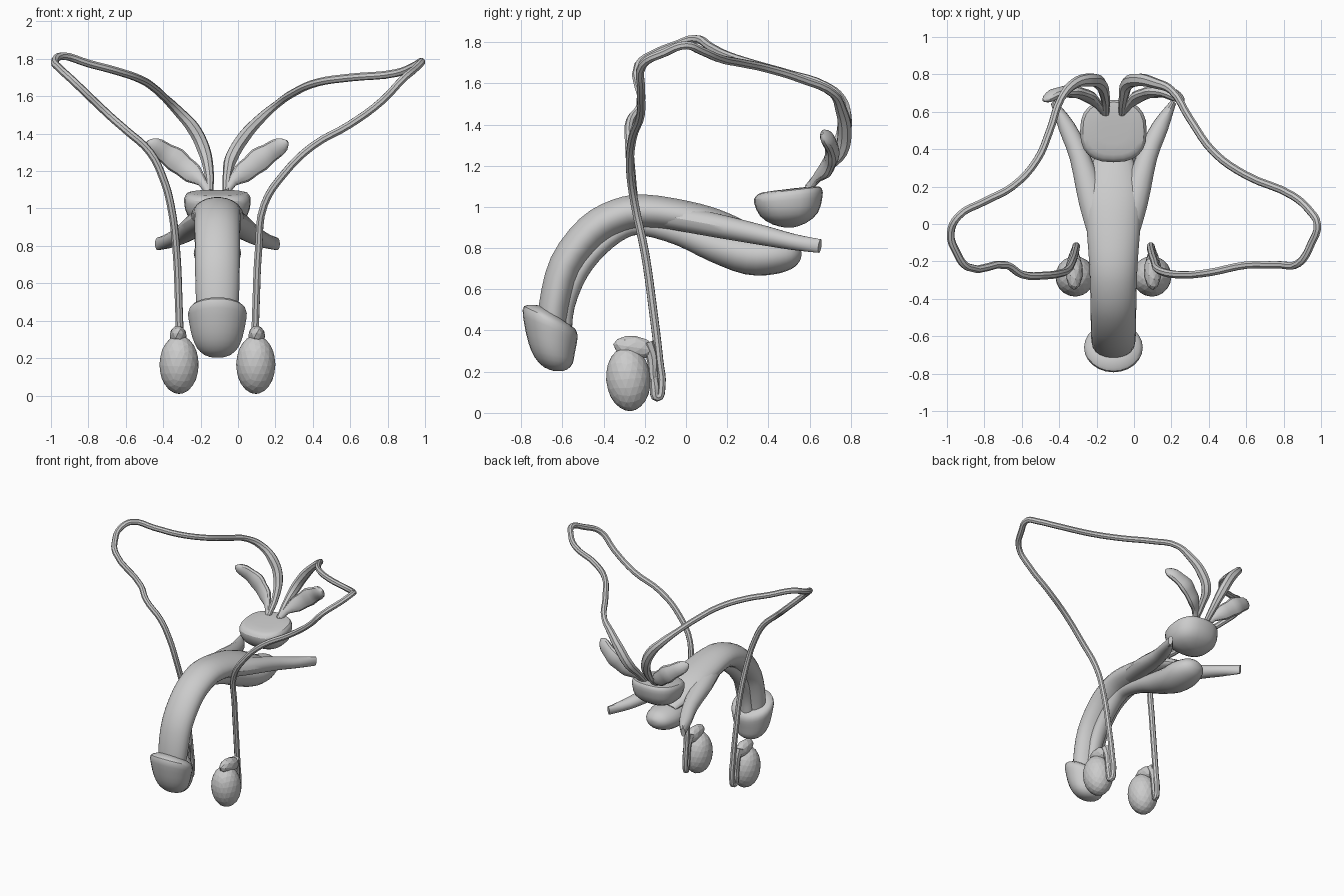
import bpy, bmesh, math
from mathutils import Vector, Matrix

if "Cube" in bpy.data.objects:
    bpy.data.objects.remove(bpy.data.objects["Cube"])

CX = -0.11  # x of the anatomical midline


def spline(rows, steps):
    """Catmull-Rom through rows of numbers."""
    out = []
    for i in range(len(rows) - 1):
        p0, p1 = rows[max(i - 1, 0)], rows[i]
        p2, p3 = rows[i + 1], rows[min(i + 2, len(rows) - 1)]
        for k in range(steps):
            t = k / steps
            out.append([0.5 * (2 * b + (c - a) * t + (2 * a - 5 * b + 4 * c - d) * t * t
                               + (3 * b - a - 3 * c + d) * t ** 3)
                        for a, b, c, d in zip(p0, p1, p2, p3)])
    out.append(list(rows[-1]))
    return out


def finish(ob, angle=30):
    bpy.ops.object.select_all(action='DESELECT')
    ob.select_set(True)
    bpy.context.view_layer.objects.active = ob
    if angle:
        bpy.ops.object.shade_smooth_by_angle(angle=math.radians(angle))


def from_bmesh(name, bm, angle=30):
    bmesh.ops.recalc_face_normals(bm, faces=bm.faces)
    me = bpy.data.meshes.new(name)
    bm.to_mesh(me)
    bm.free()
    ob = bpy.data.objects.new(name, me)
    bpy.context.collection.objects.link(ob)
    finish(ob, angle)
    return ob


def loft(name, rings, n=20, power=2.0):
    """Skin rings given as (centre, half axis u, half axis v)."""
    bm = bmesh.new()
    loops = []
    for c, u, v in rings:
        loop = []
        for i in range(n):
            a = 2 * math.pi * i / n
            ca, sa = math.cos(a), math.sin(a)
            loop.append(bm.verts.new(c + u * math.copysign(abs(ca) ** (2 / power), ca)
                                     + v * math.copysign(abs(sa) ** (2 / power), sa)))
        loops.append(loop)
    for p, q in zip(loops, loops[1:]):
        for i in range(n):
            j = (i + 1) % n
            bm.faces.new((p[i], p[j], q[j], q[i]))
    bm.faces.new(loops[0])
    bm.faces.new(loops[-1])
    return from_bmesh(name, bm)


def edge_loft(name, rows, steps=2, **kw):
    """Rows of (front y, front z, back y, back z, half width)."""
    rings = []
    for y0, z0, y1, z1, rx in spline(rows, steps):
        a, b = Vector((CX, y0, z0)), Vector((CX, y1, z1))
        rings.append(((a + b) / 2, Vector((rx, 0, 0)), (b - a) / 2))
    return loft(name, rings, **kw)


def path_loft(name, rows, ref, steps=3, **kw):
    """Rows of (x, y, z, half width along ref, half thickness)."""
    rows = spline(rows, steps)
    pts = [Vector(r[:3]) for r in rows]
    rings = []
    for i, r in enumerate(rows):
        t = (pts[min(i + 1, len(pts) - 1)] - pts[max(i - 1, 0)]).normalized()
        u = (ref - t * ref.dot(t)).normalized()
        rings.append((pts[i], u * r[3], t.cross(u) * r[4]))
    return loft(name, rings, **kw)


def tube(name, pts, radii):
    cu = bpy.data.curves.new(name, 'CURVE')
    cu.dimensions = '3D'
    cu.bevel_depth, cu.bevel_resolution = 1.0, 2
    cu.resolution_u, cu.use_fill_caps = 4, True
    sp = cu.splines.new('BEZIER')
    sp.bezier_points.add(len(pts) - 1)
    for bp, p, r in zip(sp.bezier_points, pts, radii):
        bp.co, bp.radius = p, r
        bp.handle_left_type = bp.handle_right_type = 'AUTO'
    ob = bpy.data.objects.new(name, cu)
    bpy.context.collection.objects.link(ob)
    finish(ob, 0)
    bpy.ops.object.convert(target='MESH')
    finish(bpy.context.view_layer.objects.active, 40)


def ellipsoid(name, c, r, tilt=0, sub=3, angle=0):
    bm = bmesh.new()
    bmesh.ops.create_icosphere(bm, subdivisions=sub, radius=1,
                               matrix=Matrix.Translation(c) @ Matrix.Rotation(tilt, 4, 'X')
                               @ Matrix.Diagonal((*r, 1)))
    return from_bmesh(name, bm, angle)


X = Vector((1, 0, 0))

# glans: flared cap with tilted rim
edge_loft("glans", [(-.70, .52, -.57, .43, .10), (-.77, .525, -.54, .41, .14),
                    (-.793, .50, -.527, .38, .157), (-.785, .43, -.53, .34, .15),
                    (-.765, .34, -.54, .29, .135), (-.735, .27, -.55, .24, .11),
                    (-.69, .222, -.575, .212, .07), (-.64, .203, -.60, .203, .025)], n=24)

# upper erectile body
path_loft("shaft", [(CX, y, z, a, b) for y, z, a, b in [
    (-.65, .38, .10, .07), (-.64, .52, .115, .075), (-.585, .72, .12, .08),
    (-.46, .88, .122, .085), (-.33, .955, .125, .085), (-.2, .978, .13, .083),
    (0, .952, .145, .078), (.15, .918, .15, .07), (.3, .87, .12, .05),
    (.4, .83, .08, .03)]], X, n=22)

# lower spongy body swelling into the bulb
path_loft("spongy_body_and_bulb", [(CX, y, z, a, b) for y, z, a, b in [
    (-.60, .38, .05, .045), (-.585, .52, .05, .045), (-.52, .68, .055, .045),
    (-.42, .805, .055, .045), (-.3, .893, .055, .045), (-.2, .91, .055, .05),
    (-.03, .872, .065, .06), (.14, .81, .09, .078), (.3, .765, .12, .093),
    (.42, .762, .125, .09), (.51, .768, .095, .068), (.55, .77, .05, .035),
    (.56, .77, .01, .01)]], X, n=20)

# prostate: flat-topped bowl
edge_loft("prostate", [(.48, 1.085, .52, 1.09, .02), (.37, 1.07, .63, 1.10, .14),
                       (.338, 1.05, .66, 1.088, .172), (.33, 1.02, .662, 1.045, .178),
                       (.36, .955, .64, .97, .16), (.42, .915, .58, .92, .10),
                       (.48, .90, .52, .90, .02)], n=24, power=2.5)

# paired parts, mirrored about the midline
for side, s in (("left", -1), ("right", 1)):
    def m(d, y, z, *r):
        return (CX + s * d, y, z, *r)

    path_loft(side + "_crus", [m(.04, -.1, .955, .08, .06), m(.11, .12, .915, .075, .06),
                               m(.18, .36, .865, .055, .05), m(.25, .52, .83, .045, .04),
                               m(.32, .65, .81, .016, .034)], X, n=14)
    path_loft(side + "_seminal_vesicle", [
        m(.045, .59, 1.08, .02, .018), m(.08, .635, 1.14, .025, .022),
        m(.13, .68, 1.185, .055, .032), m(.18, .70, 1.225, .058, .03),
        m(.225, .71, 1.262, .066, .036), m(.275, .705, 1.295, .054, .03),
        m(.32, .69, 1.325, .05, .032), m(.355, .67, 1.345, .036, .022),
        m(.375, .66, 1.358, .008, .006)], Vector((0.62 * s, 0, -0.78)), steps=2, n=12)
    ellipsoid(side + "_testis", m(.205, -.28, .165), (.105, .108, .157), 0.08)
    ellipsoid(side + "_epididymis_head", m(.21, -.25, .318), (.046, .105, .055), -0.15, 2)
    body = [m(.21, -.19, .34), m(.21, -.165, .27), m(.21, -.16, .19), m(.208, -.15, .12),
            m(.206, -.148, .075)]
    tube(side + "_epididymis_body", body, [.035, .028, .022, .024, .015])

# vas deferens on each side: base, outward arch, descent to the testis
left_path = [(-.15, .59, 1.09), (-.155, .68, 1.19), (-.185, .755, 1.32), (-.24, .77, 1.43),
             (-.32, .75, 1.52), (-.39, .67, 1.59), (-.45, .5, 1.645), (-.52, .34, 1.69),
             (-.65, .2, 1.735), (-.8, .12, 1.775), (-.94, .04, 1.815), (-.98, -.05, 1.785),
             (-.95, -.15, 1.745), (-.89, -.23, 1.69), (-.68, -.22, 1.49), (-.6, -.27, 1.42),
             (-.47, -.275, 1.3), (-.40, -.265, 1.16)]
right_path = [(-.065, .59, 1.09), (-.055, .68, 1.19), (-.035, .75, 1.27), (.03, .77, 1.38),
              (.12, .75, 1.48), (.2, .715, 1.55), (.3, .56, 1.62), (.43, .38, 1.675),
              (.6, .26, 1.70), (.85, .15, 1.725), (.94, .07, 1.76), (.98, 0, 1.785),
              (.95, -.1, 1.75), (.88, -.21, 1.69), (.77, -.218, 1.575), (.6, -.22, 1.45),
              (.4, -.26, 1.335), (.25, -.272, 1.19)]
for side, s, path in (("left", -1, left_path), ("right", 1, right_path)):
    path = path + [(CX + s * d, y, z) for d, y, z in [
        (.25, -.25, 1.02), (.22, -.2, .78), (.207, -.16, .5), (.2, -.13, .25),
        (.2, -.12, .13), (.205, -.14, .075), (.21, -.155, .12), (.21, -.155, .2)]]
    radii = [.018, .026, .036, .036, .028] + [.021] * (len(path) - 5)
    tube(side + "_vas_deferens", path, radii)
